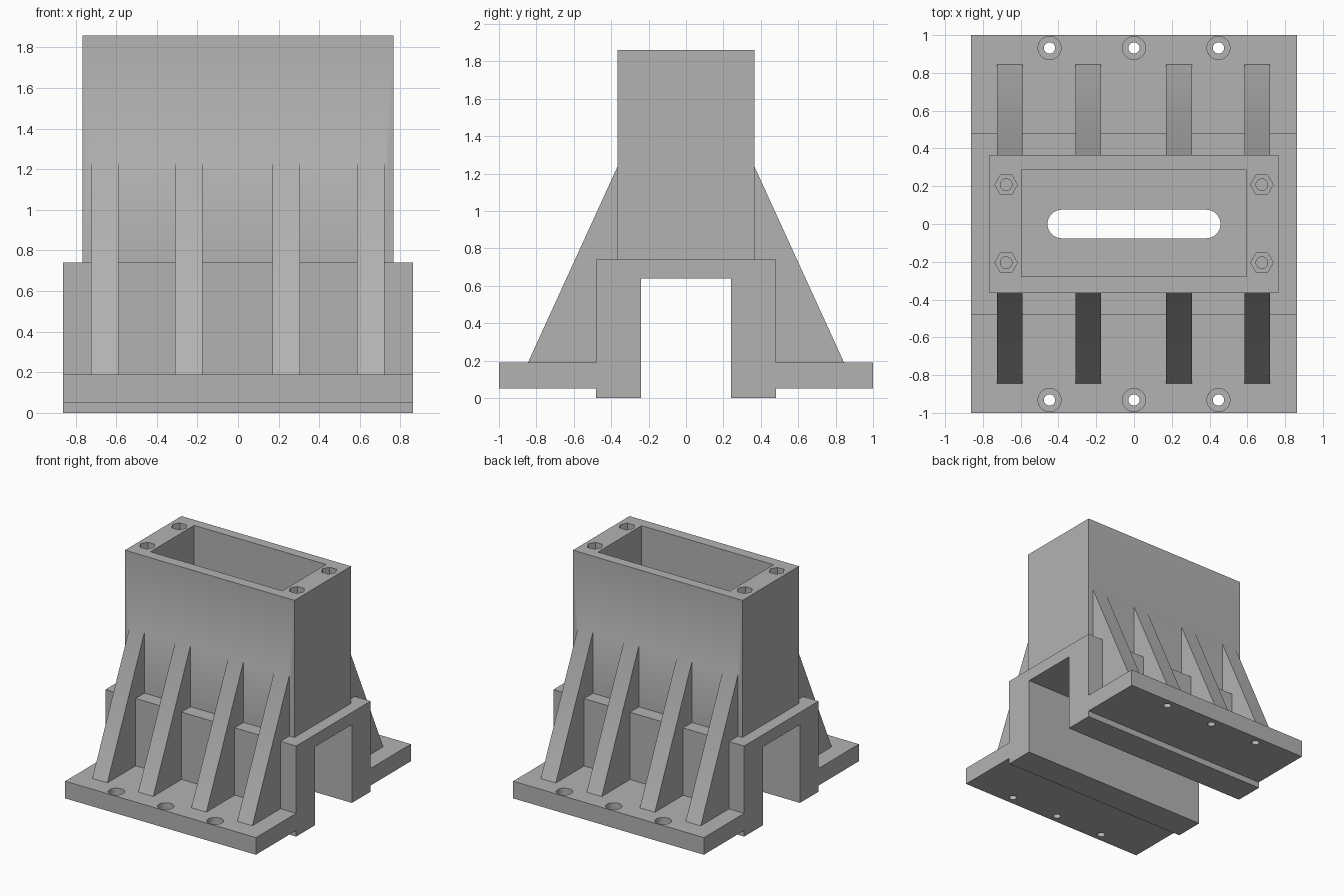
import bpy
import math

old = bpy.data.objects.get("Cube")
if old:
    bpy.data.objects.remove(old, do_unlink=True)

grey = bpy.data.materials.new("cast_grey")
grey.use_nodes = True
colour = (0.45, 0.45, 0.45, 1)
grey.diffuse_color = colour
grey.node_tree.nodes["Principled BSDF"].inputs["Base Color"].default_value = colour


def prism(name, outline, low, high, axis="Z"):
    """Extrude an outline: (x, y) along z, or (y, z) along x."""
    n = len(outline)
    place = (lambda p, h: (h, p[0], p[1])) if axis == "X" else (lambda p, h: (p[0], p[1], h))
    verts = [place(p, h) for h in (low, high) for p in outline]
    faces = [tuple(reversed(range(n))), tuple(range(n, 2 * n))]
    faces += [(i, (i + 1) % n, n + (i + 1) % n, n + i) for i in range(n)]
    mesh = bpy.data.meshes.new(name)
    mesh.from_pydata(verts, [], faces)
    mesh.materials.append(grey)
    obj = bpy.data.objects.new(name, mesh)
    bpy.context.collection.objects.link(obj)
    return obj


def rectangle(x, y, offset=0):
    return [(-x, offset - y), (x, offset - y), (x, offset + y), (-x, offset + y)]


def ring(x, y, radius, sides):
    turn = 2 * math.pi / sides
    return [(x + radius * math.cos(i * turn), y + radius * math.sin(i * turn)) for i in range(sides)]


def slot(reach, radius, steps=16):
    arc = [math.pi * (i / steps - 0.5) for i in range(steps + 1)]
    right = [(reach + radius * math.cos(a), radius * math.sin(a)) for a in arc]
    return right + [(-x, -y) for x, y in right]


def combine(target, tool, operation):
    tool.hide_render = True
    mod = target.modifiers.new(operation.lower(), "BOOLEAN")
    mod.operation, mod.solver, mod.object = operation, "EXACT", tool
    bpy.context.view_layer.objects.active = target
    bpy.ops.object.modifier_apply(modifier=mod.name)
    bpy.data.objects.remove(tool, do_unlink=True)


# Stepped base with side flanges and a channel underneath
half = [(0.24, 0.64), (0.24, 0), (0.48, 0), (0.48, 0.05),
        (1, 0.05), (1, 0.19), (0.48, 0.19), (0.48, 0.74)]
profile = half + [(-y, z) for y, z in reversed(half)]
body = prism("pedestal_body", profile, -0.862, 0.862, "X")

# Upright tower
combine(body, prism("tower", rectangle(0.766, 0.365), 0.7, 1.86), "UNION")

# Sloping ribs, front and back
rib = [(0.33, 0.1), (0.845, 0.1), (0.845, 0.19), (0.365, 1.24), (0.33, 1.24)]
for centre in (-0.657, -0.242, 0.238, 0.653):
    for side in (-1, 1):
        outline = [(side * y, z) for y, z in rib][::side]
        combine(body, prism("rib", outline, centre - 0.068, centre + 0.068, "X"), "UNION")

# Open pocket with a rounded slot through its floor
combine(body, prism("pocket_cutter", rectangle(0.596, 0.282, 0.003), 0.74, 2), "DIFFERENCE")
combine(body, prism("slot_cutter", slot(0.382, 0.076), 0.5, 0.9), "DIFFERENCE")

# Hexagonal nut recesses with blind bolt holes on the tower rim
for x in (-0.677, 0.677):
    for y in (-0.205, 0.208):
        combine(body, prism("nut_cutter", ring(x, y, 0.06, 6), 1.8, 2), "DIFFERENCE")
        combine(body, prism("bolt_cutter", ring(x, y, 0.031, 24), 1.55, 1.9), "DIFFERENCE")

# Counterbored mounting holes in the flanges
for x in (-0.447, 0, 0.447):
    for y in (-0.932, 0.932):
        combine(body, prism("bore_cutter", ring(x, y, 0.061, 32), 0.13, 0.3), "DIFFERENCE")
        combine(body, prism("hole_cutter", ring(x, y, 0.03, 24), -0.1, 0.2), "DIFFERENCE")

# Smooth round walls, keep machined edges sharp
bpy.ops.object.select_all(action="DESELECT")
body.select_set(True)
bpy.context.view_layer.objects.active = body
bpy.ops.object.shade_smooth_by_angle(angle=math.radians(30))
